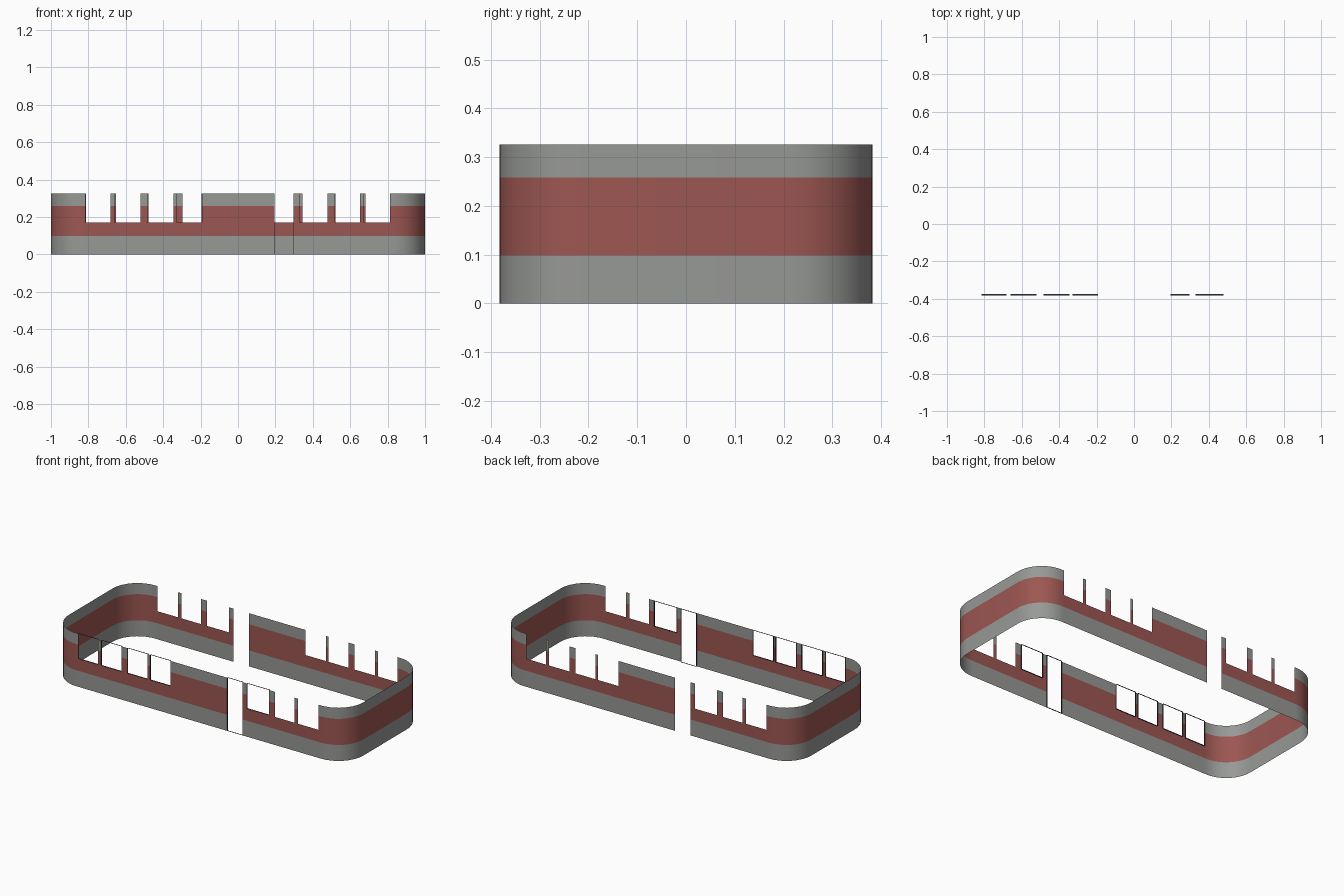
import bpy, bmesh, math

if "Cube" in bpy.data.objects:
    bpy.data.objects.remove(bpy.data.objects["Cube"])

HX, HY, R = 1.0, 0.382, 0.17
LEVELS = [0.0, 0.098, 0.172, 0.258, 0.326]
SILL, TOP = LEVELS[2], LEVELS[4]
# Openings on the front wall (x0, x1, bottom); the back wall is the same turned half round
WINDOWS = [(-0.815, -0.682, SILL), (-0.66, -0.522, SILL), (-0.483, -0.346, SILL),
           (-0.328, -0.192, SILL), (0.328, 0.478, SILL), (0.518, 0.652, SILL),
           (0.674, 0.812, SILL)]
DOOR = (0.194, 0.298, 0.0)
OPENINGS = sorted(WINDOWS + [DOOR])


def material(name, rgb):
    m = bpy.data.materials.new(name)
    m.diffuse_color = (*rgb, 1)
    m.use_nodes = True
    m.node_tree.nodes["Principled BSDF"].inputs["Base Color"].default_value = m.diffuse_color
    return m


grey = material("wall grey", (0.31, 0.32, 0.305))
red = material("band red", (0.335, 0.095, 0.085))
dark = material("frame dark grey", (0.06, 0.06, 0.06))


def make_object(name, bm, mats, smooth=False):
    mesh = bpy.data.meshes.new(name)
    for f in bm.faces:
        f.smooth = smooth
    bm.to_mesh(mesh)
    bm.free()
    for m in mats:
        mesh.materials.append(m)
    ob = bpy.data.objects.new(name, mesh)
    bpy.context.collection.objects.link(ob)


def half_path():
    """Front wall left to right, then round the right-hand end."""
    xs = [-HX + R] + [x for o in OPENINGS for x in o[:2]]
    pts = [(x, -HY) for x in xs]
    n = 10
    for cy, start in ((-HY + R, -90), (HY - R, 0)):
        for i in range(n + 1):
            a = math.radians(start + 90 * i / n)
            pts.append((HX - R + R * math.cos(a), cy + R * math.sin(a)))
    return pts[:-1]   # the last point starts the other half


# Thin banded wall with rounded corners
bm = bmesh.new()
half = half_path()
path = half + [(-x, -y) for x, y in half]
rings = [[bm.verts.new((x, y, z)) for x, y in path] for z in LEVELS]
for i in range(len(path)):
    j = (i + 1) % len(path)
    mx, my = (path[i][0] + path[j][0]) / 2, (path[i][1] + path[j][1]) / 2
    side = 1 if my < 0 else -1
    straight = abs(abs(my) - HY) < 1e-5
    for k in range(len(LEVELS) - 1):
        mz = (LEVELS[k] + LEVELS[k + 1]) / 2
        if straight and any(a < mx * side < b and mz > z for a, b, z in OPENINGS):
            continue
        f = bm.faces.new((rings[k][i], rings[k][j], rings[k + 1][j], rings[k + 1][i]))
        f.material_index = 1 if LEVELS[1] < mz < LEVELS[3] else 0
bmesh.ops.delete(bm, geom=[v for v in bm.verts if not v.link_faces], context='VERTS')
make_object("station_wall", bm, [grey, red], smooth=True)


# Shallow reveals lining the six framed front openings
def reveal(name, x0, x1, z0):
    bm = bmesh.new()
    loops = [[bm.verts.new((x, y, z)) for x, z in
              ((x0, z0), (x1, z0), (x1, TOP), (x0, TOP))]
             for y in (-HY, -HY + 0.007)]
    for i in range(4):
        j = (i + 1) % 4
        bm.faces.new((loops[0][i], loops[0][j], loops[1][j], loops[1][i]))
    make_object(name, bm, [dark])


for i, w in enumerate(WINDOWS[:5]):
    reveal(f"window_frame_{i + 1}", *w)
reveal("door_frame", *DOOR)
